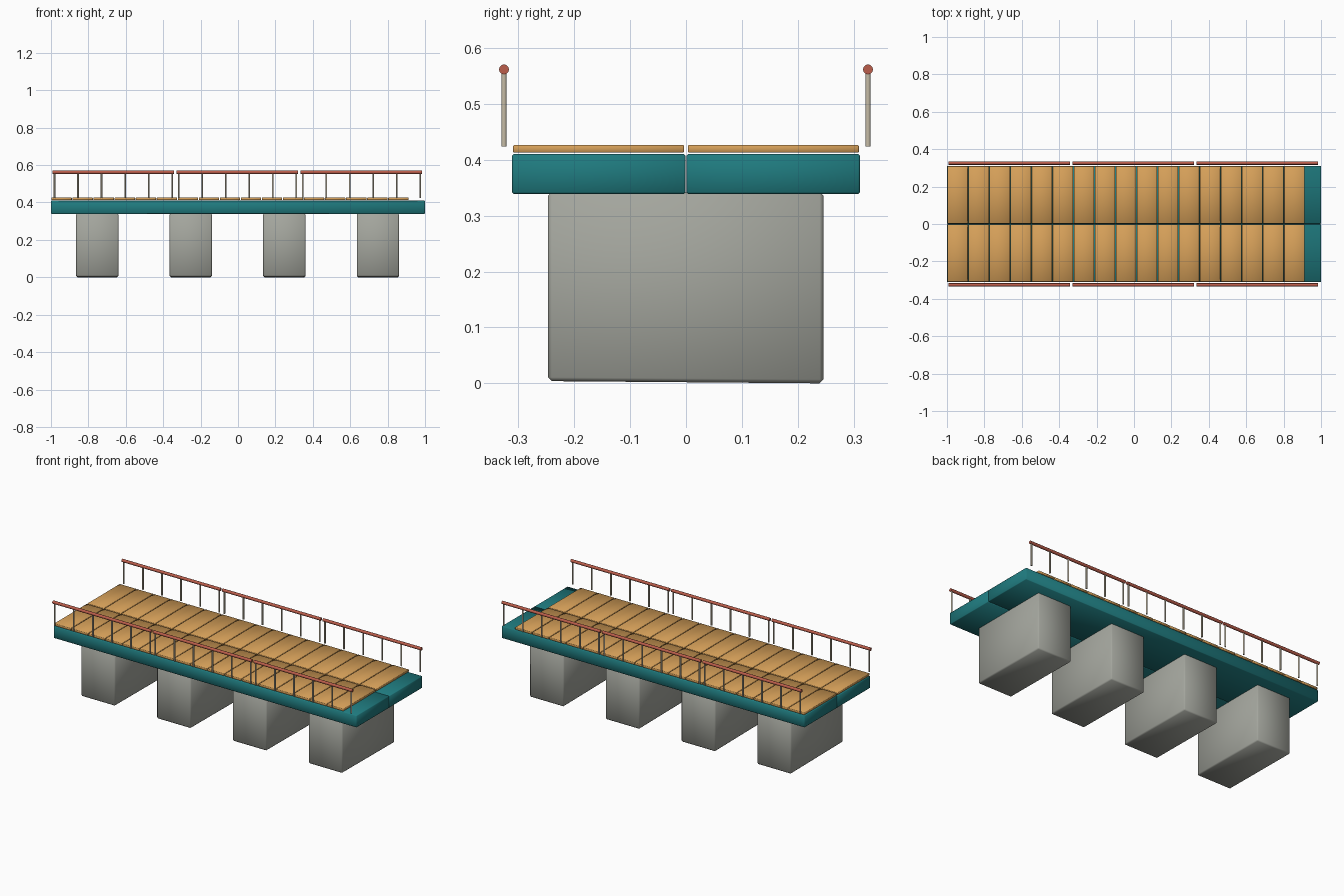
import bpy, bmesh, math
from mathutils import Matrix

if "Cube" in bpy.data.objects:
    bpy.data.objects.remove(bpy.data.objects["Cube"])


def material(name, rgb):
    m = bpy.data.materials.new(name)
    m.diffuse_color = (*rgb, 1)
    m.use_nodes = True
    m.node_tree.nodes["Principled BSDF"].inputs["Base Color"].default_value = m.diffuse_color
    return m


STONE = material("grey stone", (0.37, 0.38, 0.34))
TEAL = material("teal paint", (0.014, 0.20, 0.215))
WOOD = material("orange wood", (0.67, 0.35, 0.10))
RED = material("red rail", (0.50, 0.11, 0.07))
CREAM = material("cream post", (0.56, 0.50, 0.38))


def finish(name, bm, mat, angle=None):
    me = bpy.data.meshes.new(name)
    bm.to_mesh(me)
    bm.free()
    me.materials.append(mat)
    ob = bpy.data.objects.new(name, me)
    bpy.context.collection.objects.link(ob)
    bpy.ops.object.select_all(action='DESELECT')
    ob.select_set(True)
    bpy.context.view_layer.objects.active = ob
    if angle is None:
        bpy.ops.object.shade_smooth()
    else:
        bpy.ops.object.shade_smooth_by_angle(angle=math.radians(angle))
    return ob


def box(name, lo, hi, bevel, mat, shape=None):
    """Softly bevelled block between two corners."""
    bm = bmesh.new()
    bmesh.ops.create_cube(bm, size=1)
    for v in bm.verts:
        for i in range(3):
            v.co[i] = lo[i] if v.co[i] < 0 else hi[i]
        if shape:
            shape(v)
    bmesh.ops.bevel(bm, geom=bm.edges[:], offset=bevel, segments=1,
                    affect='EDGES', profile=0.5)
    return finish(name, bm, mat)


def rod(name, centre, radius, length, sides, axis, mat):
    bm = bmesh.new()
    turn = Matrix.Rotation(math.pi / 2, 4, 'Y') if axis == 'X' else Matrix()
    bmesh.ops.create_cone(bm, cap_ends=True, segments=sides, radius1=radius,
                          radius2=radius, depth=length,
                          matrix=Matrix.Translation(centre) @ turn)
    return finish(name, bm, mat, 50)


# Stone piers, with slightly uneven undersides
def uneven(v):
    if v.co.z < 0.1 and v.co.y < 0:
        v.co.z += 0.004


for i in range(4):
    x = -0.752 + 0.5 * i
    box(f"pier_{i + 1}", (x - 0.113, -0.247, 0), (x + 0.113, 0.246, 0.342),
        0.007, STONE, uneven)

for side, label in ((-1, "front"), (1, "back")):
    # Main deck beam on each half
    ys = sorted((side * 0.001, side * 0.311))
    box(f"{label}_beam", (-1, ys[0], 0.339), (1, ys[1], 0.410), 0.003, TEAL)

    # Walkway planks
    ys = sorted((side * 0.0035, side * 0.309))
    for i in range(17):
        x = -0.997 + 0.1125 * i
        box(f"{label}_plank_{i + 1}", (x, ys[0], 0.4125),
            (x + 0.1085, ys[1], 0.4262), 0.0015, WOOD)

    # Three railing sections, each one handrail on six posts
    for s in range(3):
        cx = -0.667 + 0.6635 * s
        y = side * 0.3255
        rod(f"{label}_handrail_{s + 1}", (cx, y, 0.5615), 0.009, 0.65, 12, 'X', RED)
        for p in range(6):
            px = cx - 0.314 + 0.1258 * p
            rod(f"{label}_post_{s + 1}_{p + 1}", (px, y, 0.4925),
                0.0048, 0.137, 10, 'Z', CREAM)
